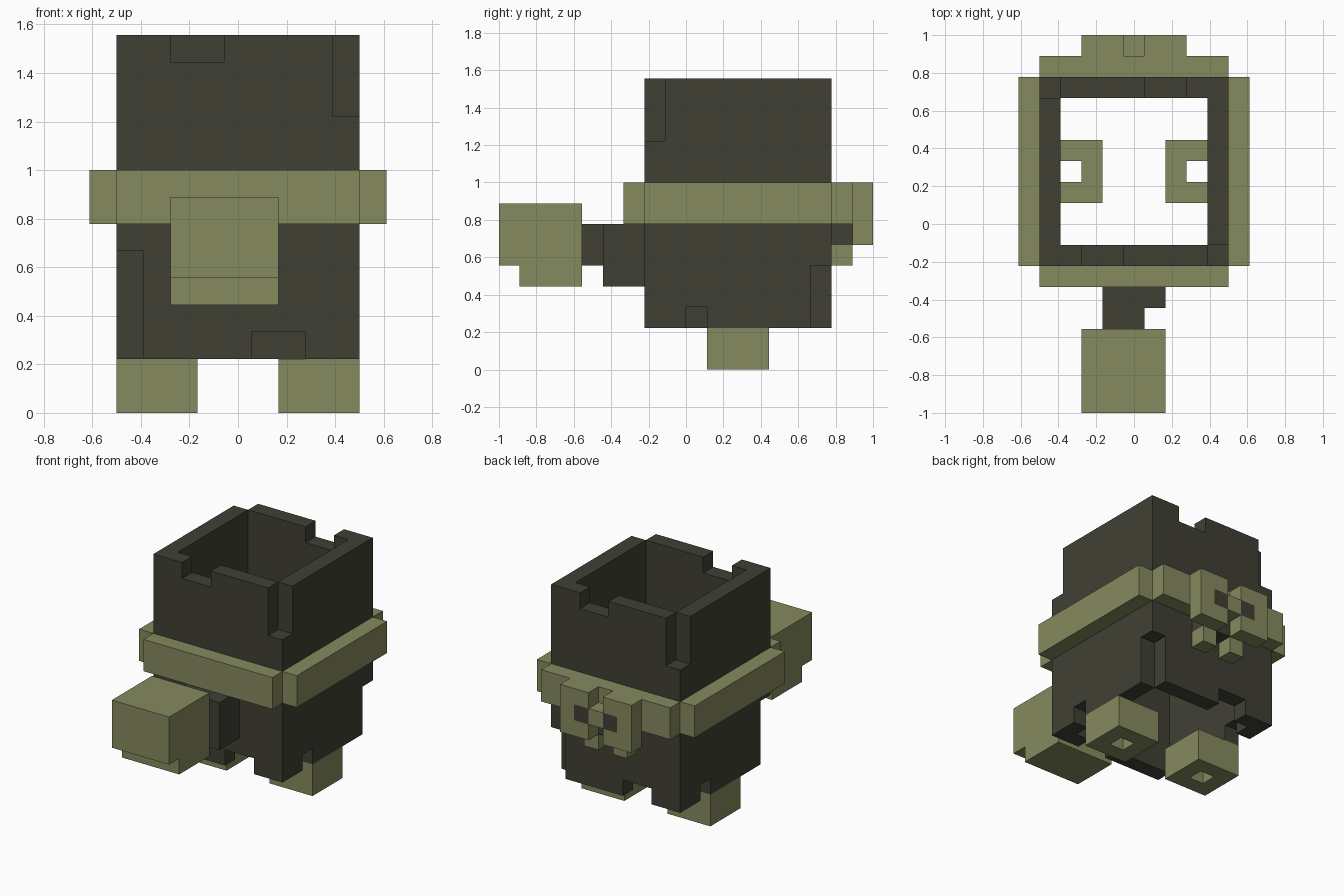
import bpy, bmesh, math
from itertools import product
from mathutils import Vector

cube = bpy.data.objects.get("Cube")
if cube:
    bpy.data.objects.remove(cube, do_unlink=True)

UNIT = 1 / 9  # size of one block


def material(name, rgb):
    mat = bpy.data.materials.new(name)
    mat.use_nodes = True
    mat.diffuse_color = (*rgb, 1)
    mat.node_tree.nodes["Principled BSDF"].inputs["Base Color"].default_value = (*rgb, 1)
    return mat


olive = material("olive", (0.238, 0.254, 0.112))
charcoal = material("charcoal", (0.051, 0.051, 0.036))


def cells(boxes):
    """Grid cells covered by boxes given as (x0, x1, y0, y1, z0, z1)."""
    return {c for x0, x1, y0, y1, z0, z1 in boxes
            for c in product(range(x0, x1), range(y0, y1), range(z0, z1))}


def blocks(name, mat, add, cut=()):
    """Blocky solid: the added boxes less the cut ones, outer faces only."""
    solid = cells(add) - cells(cut)
    bm = bmesh.new()
    for cell in solid:
        for axis, side in product(range(3), (-1, 1)):
            normal = Vector([side if i == axis else 0 for i in range(3)])
            if tuple(int(a + b) for a, b in zip(cell, normal)) in solid:
                continue
            u = Vector([i == (axis + 1) % 3 for i in range(3)]) / 2
            v = normal.cross(u)
            # x is centred on a cell, y and z start at a cell edge
            mid = Vector(cell) + Vector((0, 0.5, 0.5)) + normal / 2
            corners = (mid - u - v, mid + u - v, mid + u + v, mid - u + v)
            bm.faces.new([bm.verts.new(p * UNIT) for p in corners])
    bmesh.ops.remove_doubles(bm, verts=bm.verts, dist=UNIT / 100)
    bmesh.ops.dissolve_limit(bm, angle_limit=math.radians(1),
                             verts=bm.verts, edges=bm.edges)
    mesh = bpy.data.meshes.new(name)
    bm.to_mesh(mesh)
    bm.free()
    mesh.materials.append(mat)
    obj = bpy.data.objects.new(name, mesh)
    bpy.context.collection.objects.link(obj)
    return obj


def turned(box):
    """The same box turned half way round the body's vertical axis."""
    x0, x1, y0, y1, z0, z1 = box
    return (1 - x1, 1 - x0, 5 - y1, 5 - y0, z0, z1)


# Hollow body, open at both ends, with chipped rims and corners
chips = [(-2, 0, -2, -1, 13, 14), (4, 5, -2, -1, 11, 14),
         (1, 3, -2, -1, 2, 3), (4, 5, 0, 1, 2, 3)]
blocks("body", charcoal, [(-4, 5, -2, 7, 2, 14)],
       [(-3, 4, -1, 6, 2, 14), (-4, -3, -2, -1, 2, 6), (4, 5, 6, 7, 2, 5)]
       + chips + [turned(c) for c in chips])

# Belt around the body
belt = [(-4, 5, -3, -2, 7, 9), (5, 6, -2, 7, 7, 9)]
blocks("belt", olive, belt + [turned(b) for b in belt])

# Skull buckle on the back
eyes = [(x, x + 1, 8, 9, 7, 8) for x in (-1, 1)]
blocks("skull_buckle", olive, [(-2, 3, 8, 9, 6, 9)],
       [(0, 1, 8, 9, 8, 9), (0, 1, 8, 9, 6, 7)] + eyes)
blocks("skull_eyes", charcoal, eyes)
blocks("skull_backing", charcoal, [(-1, 2, 7, 8, 6, 7)])
blocks("skull_teeth", olive, [(x, x + 1, 7, 8, 5, 6) for x in (-1, 1)])

# Feet, each with a hole through it
for side, x in (("left", 2), ("right", -4)):
    blocks(side + "_foot", olive, [(x, x + 3, 1, 4, 0, 2)],
           [(x + 1, x + 2, 2, 3, 0, 2)])

# Snout on a stepped stem at the front
blocks("snout_stem", charcoal, [(-1, 2, -4, -2, 4, 7), (-1, 1, -5, -4, 5, 7)])
blocks("snout", olive, [(-2, 2, -9, -5, 4, 8)], [(-2, 2, -9, -8, 4, 5)])
